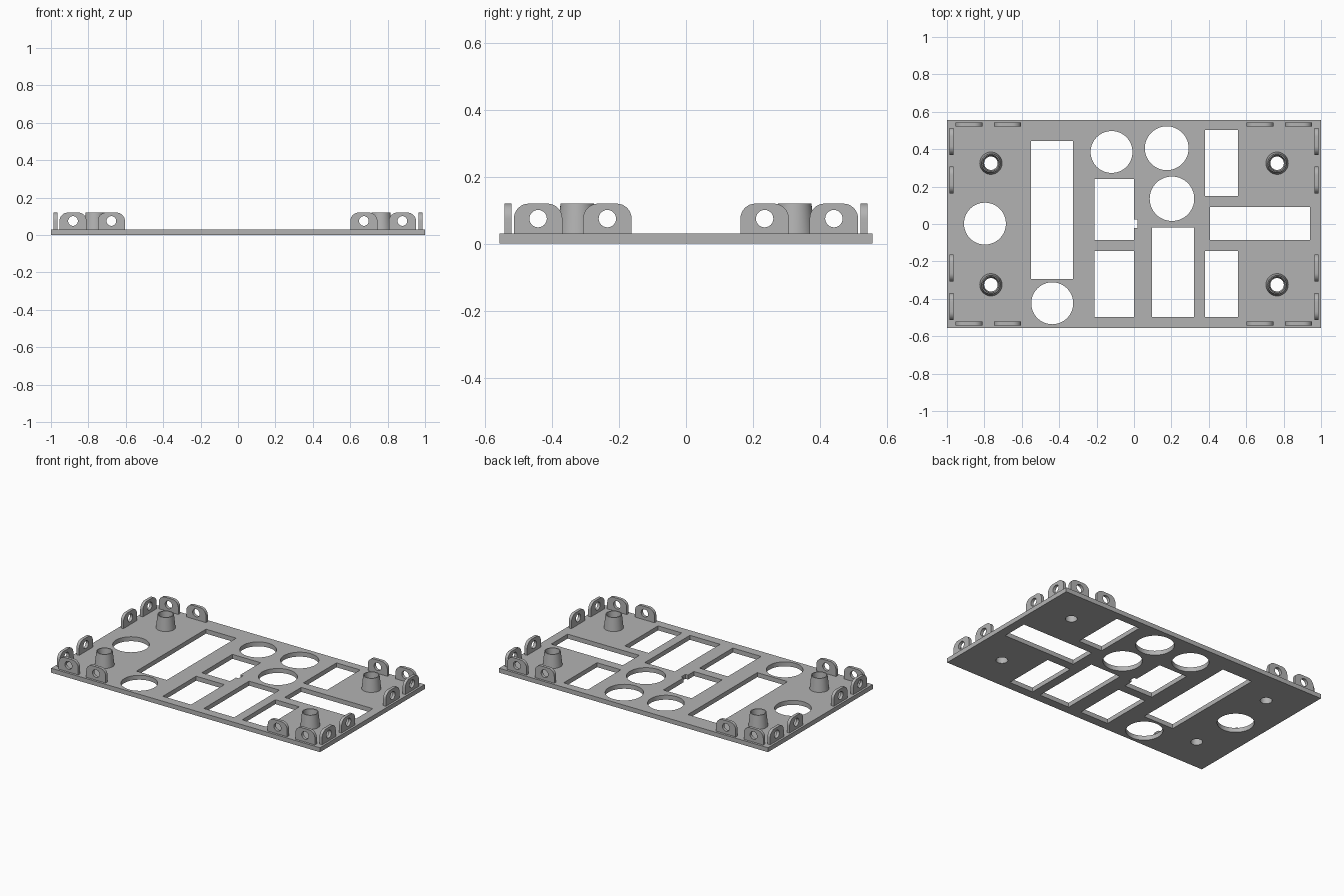
import bpy, bmesh, math
from mathutils import Matrix

if "Cube" in bpy.data.objects:
    bpy.data.objects.remove(bpy.data.objects["Cube"])

grey = bpy.data.materials.new("grey plastic")
grey.diffuse_color = (0.45, 0.45, 0.45, 1)
grey.use_nodes = True
grey.node_tree.nodes["Principled BSDF"].inputs["Base Color"].default_value = grey.diffuse_color

PLATE_X, PLATE_Y, PLATE_Z, TOP = 1.0, 0.557, 0.03, 0.12


def circle(x, y, r, n=64):
    return [(x + r * math.cos(2 * math.pi * i / n), y + r * math.sin(2 * math.pi * i / n)) for i in range(n)]


def rect(x0, x1, y0, y1):
    return [(x0, y0), (x1, y0), (x1, y1), (x0, y1)]


def finish(obj):
    obj.data.materials.clear()
    obj.data.materials.append(grey)
    bpy.ops.object.select_all(action='DESELECT')
    obj.select_set(True)
    bpy.context.view_layer.objects.active = obj
    bpy.ops.object.shade_smooth_by_angle(angle=math.radians(30))


def slab(name, loops, thickness, matrix):
    """Extrude a flat outline with holes, centred on its own plane."""
    curve = bpy.data.curves.new(name, 'CURVE')
    curve.dimensions = '2D'
    curve.fill_mode = 'BOTH'
    curve.extrude = thickness / 2
    for pts in loops:
        s = curve.splines.new('POLY')
        s.points.add(len(pts) - 1)
        for p, (x, y) in zip(s.points, pts):
            p.co = (x, y, 0, 1)
        s.use_cyclic_u = True
    temp = bpy.data.objects.new(name + "_outline", curve)
    bpy.context.collection.objects.link(temp)
    bpy.context.view_layer.update()
    mesh = bpy.data.meshes.new_from_object(temp.evaluated_get(bpy.context.evaluated_depsgraph_get()))
    bpy.data.objects.remove(temp)
    bm = bmesh.new()
    bm.from_mesh(mesh)
    bmesh.ops.remove_doubles(bm, verts=bm.verts, dist=1e-5)
    bmesh.ops.recalc_face_normals(bm, faces=bm.faces)
    bm.transform(matrix)
    bm.to_mesh(mesh)
    bm.free()
    obj = bpy.data.objects.new(name, mesh)
    bpy.context.collection.objects.link(obj)
    finish(obj)


# Base plate with rectangular, round and post openings
POSTS = [(sx * 0.765, sy * 0.325) for sx in (-1, 1) for sy in (-1, 1)]
BORE = 0.036
holes = [rect(*r) for r in (
    (-0.55, -0.325, -0.293, 0.445),
    (-0.21, 0.0, -0.498, -0.145),
    (0.095, 0.32, -0.498, -0.018),
    (0.38, 0.557, -0.498, -0.145),
    (0.38, 0.557, 0.15, 0.503),
    (0.407, 0.94, -0.085, 0.09))]
# Notched opening
holes.append([(-0.21, -0.085), (0, -0.085), (0, -0.022), (0.02, -0.022),
              (0.02, 0.025), (0, 0.025), (0, 0.24), (-0.21, 0.24)])
holes += [circle(*c) for c in (
    (-0.797, 0.002, 0.112), (-0.437, -0.424, 0.112), (-0.12, 0.385, 0.112),
    (0.175, 0.405, 0.117), (0.203, 0.135, 0.119))]
holes += [circle(x, y, BORE, 32) for x, y in POSTS]
slab("base_plate", [rect(-PLATE_X, PLATE_X, -PLATE_Y, PLATE_Y)] + holes, PLATE_Z,
     Matrix.Translation((0, 0, PLATE_Z / 2)))

# Rounded mounting tabs with a screw hole, standing along the edges
HALF, R = 0.0725, 0.045
outline = [(-HALF, PLATE_Z - 0.002), (HALF, PLATE_Z - 0.002)]
for cx, start in ((HALF - R, 0), (-HALF + R, 90)):
    for i in range(9):
        a = math.radians(start + i * 90 / 8)
        outline.append((cx + R * math.cos(a), TOP - R + R * math.sin(a)))
tab = [outline, circle(0, 0.075, 0.026, 32)]
upright = Matrix.Rotation(math.pi / 2, 4, 'X')
for s in (-1, 1):
    for x in (-0.882, -0.677, 0.673, 0.879):
        slab("long_edge_tab", tab, 0.02, Matrix.Translation((x, s * 0.532, 0)) @ upright)
    for y in (-0.442, -0.235, 0.235, 0.442):
        slab("short_edge_tab", tab, 0.02, Matrix.Translation((s * 0.976, y, 0))
             @ Matrix.Rotation(math.pi / 2, 4, 'Z') @ upright)

# Tapered hollow posts
SEG = 32
profile = [(0.060, PLATE_Z - 0.001), (0.050, TOP), (0.044, TOP), (BORE, PLATE_Z - 0.001)]
for x, y in POSTS:
    bm = bmesh.new()
    rings = [[bm.verts.new((px, py, z)) for px, py in circle(x, y, r, SEG)] for r, z in profile]
    for k in range(4):
        a, b = rings[k], rings[(k + 1) % 4]
        for i in range(SEG):
            j = (i + 1) % SEG
            bm.faces.new((a[i], a[j], b[j], b[i]))
    bmesh.ops.recalc_face_normals(bm, faces=bm.faces)
    mesh = bpy.data.meshes.new("hollow_post")
    bm.to_mesh(mesh)
    bm.free()
    post = bpy.data.objects.new("hollow_post", mesh)
    bpy.context.collection.objects.link(post)
    finish(post)
